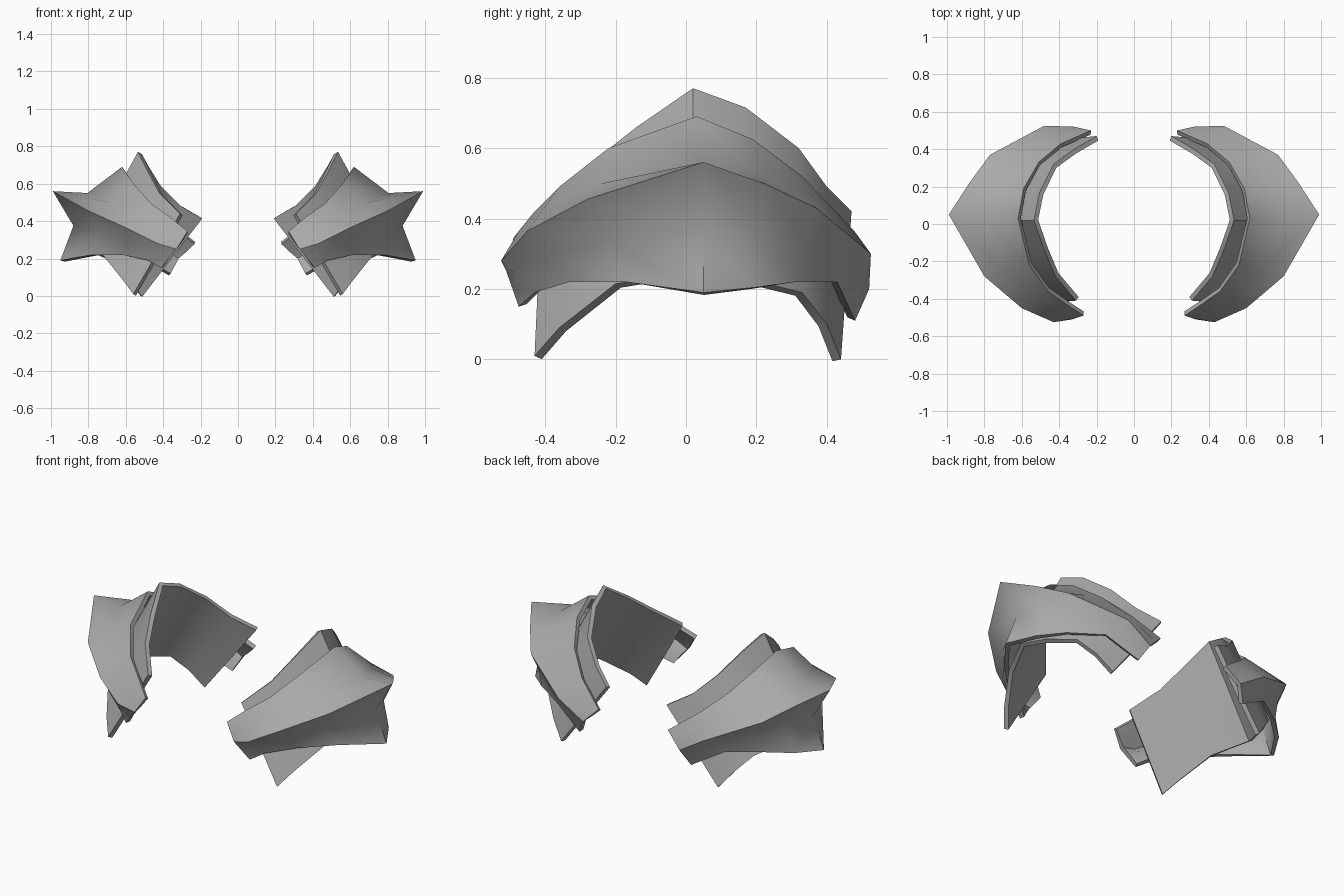
import bpy
import math
from mathutils import Vector

if "Cube" in bpy.data.objects:
    bpy.data.objects.remove(bpy.data.objects["Cube"])

steel = bpy.data.materials.new("grey_metal")
steel.diffuse_color = (0.4, 0.4, 0.4, 1)
steel.use_nodes = True
steel.node_tree.nodes["Principled BSDF"].inputs["Base Color"].default_value = steel.diffuse_color


def blend(a, b, offsets, axis):
    """Curve halfway between two curves, pushed along an axis at each station."""
    out = []
    for p, q, o in zip(a, b, offsets):
        m = (Vector(p) + Vector(q)) / 2
        m[axis] += o
        out.append(m)
    return out


def plate(name, curves, thickness):
    """Loft through the curves (top to bottom), thicken inward, mirror to both shoulders."""
    n = len(curves[0])
    verts = [p for c in curves for p in c]
    faces = [(j * n + i, (j + 1) * n + i, (j + 1) * n + i + 1, j * n + i + 1)
             for j in range(len(curves) - 1) for i in range(n - 1)]
    mesh = bpy.data.meshes.new(name)
    mesh.from_pydata(verts, [], faces)
    mesh.materials.append(steel)
    ob = bpy.data.objects.new(name, mesh)
    bpy.context.collection.objects.link(ob)
    bpy.ops.object.select_all(action='DESELECT')
    bpy.context.view_layer.objects.active = ob
    ob.select_set(True)
    solid = ob.modifiers.new("thickness", 'SOLIDIFY')
    solid.thickness = thickness
    solid.offset = -1
    mirror = ob.modifiers.new("both_sides", 'MIRROR')
    mirror.use_mirror_merge = False
    for m in ("thickness", "both_sides"):
        bpy.ops.object.modifier_apply(modifier=m)
    bpy.ops.object.shade_smooth_by_angle(angle=math.radians(45))
    return ob


# outer plate: top rim, flared ridge and bottom rim, front to back
rim = [(.27, -.49, .345), (.36, -.43, .42), (.46, -.36, .49), (.56, -.22, .60),
       (.62, .03, .69), (.59, .19, .625), (.51, .33, .52), (.39, .43, .41), (.23, .50, .29)]
ridge = [(.33, -.51, .25), (.43, -.525, .28), (.60, -.45, .365), (.80, -.28, .455),
         (.99, .05, .56), (.88, .22, .50), (.77, .37, .43), (.48, .525, .30), (.32, .52, .20)]
hem = [(.41, -.475, .15), (.48, -.43, .19), (.62, -.33, .22), (.78, -.17, .22),
       (.95, .05, .19), (.86, .20, .205), (.74, .31, .22), (.56, .43, .22), (.37, .48, .11)]
valley = blend(rim, ridge, [0, .01, 0, -.03, -.075, -.035, 0, .01, 0], 2)
waist = blend(ridge, hem, [0, 0, -.01, -.045, -.09, -.05, -.02, 0, 0], 0)
plate("outer_shoulder_plate", [rim, valley, ridge, waist, hem], .026)

# inner plate: plain curved sheet beneath the outer one
top = [(.31, -.41, .44), (.42, -.28, .55), (.48, -.14, .66), (.535, .02, .77),
       (.505, .17, .715), (.43, .32, .60), (.32, .40, .49), (.20, .47, .42)]
bottom = [(.56, -.43, .01), (.62, -.36, .09), (.72, -.20, .215), (.82, .02, .25),
          (.77, .17, .23), (.68, .33, .19), (.60, .40, .10), (.52, .44, 0)]
middle = blend(top, bottom, [0] * 8, 0)
plate("inner_shoulder_plate", [top, middle, bottom], .026)
